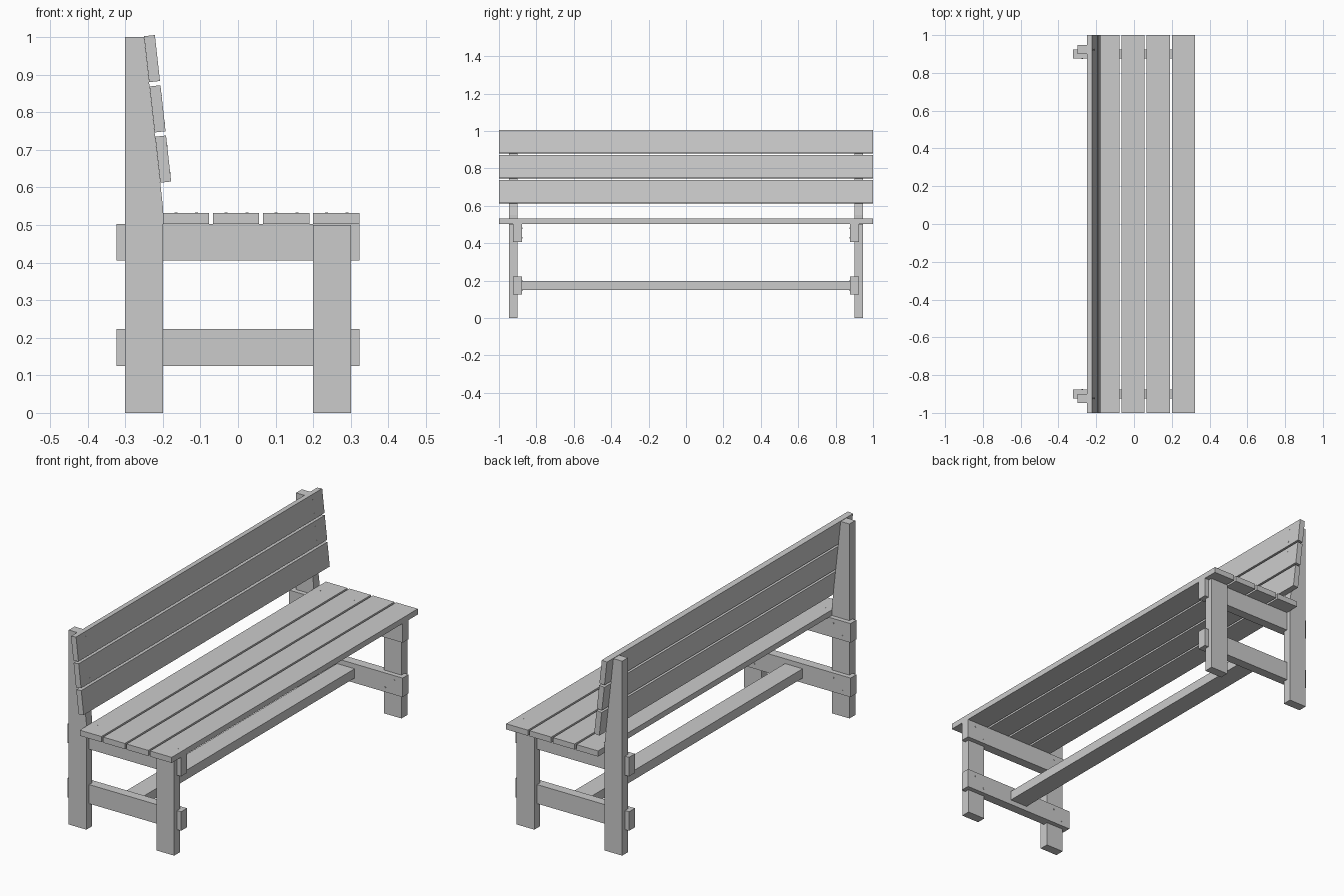
import bpy
import math
from mathutils import Vector

if "Cube" in bpy.data.objects:
    bpy.data.objects.remove(bpy.data.objects["Cube"])


def prism(name, profile, y0, y1):
    """Extrude an x/z outline (counter-clockwise seen from the front) along y."""
    n = len(profile)
    verts = [(x, y0, z) for x, z in profile] + [(x, y1, z) for x, z in profile]
    faces = [tuple(range(n)), tuple(reversed(range(n, 2 * n)))]
    faces += [(i, n + i, n + (i + 1) % n, (i + 1) % n) for i in range(n)]
    mesh = bpy.data.meshes.new(name)
    mesh.from_pydata(verts, [], faces)
    mesh.update()
    obj = bpy.data.objects.new(name, mesh)
    bpy.context.collection.objects.link(obj)
    return obj


def rect(x0, x1, z0, z1):
    return [(x0, z0), (x1, z0), (x1, z1), (x0, z1)]


def screw(name, loc, direction):
    """Tiny screw head lying almost flush with a board."""
    bpy.ops.mesh.primitive_cylinder_add(vertices=8, radius=0.004, depth=0.004, location=loc)
    obj = bpy.context.object
    obj.name = name
    obj.rotation_euler = Vector(direction).to_track_quat('Z', 'Y').to_euler()


def both_ends(name, profile, inner, outer):
    prism(name + "_left", profile, -outer, -inner)
    prism(name + "_right", profile, inner, outer)


# legs: the back one is cut at a slant to carry the backrest
both_ends("back_leg", [(-0.3, 0), (-0.2, 0), (-0.2, 0.55), (-0.25, 1.0), (-0.3, 1.0)], 0.90, 0.947)
both_ends("front_leg", rect(0.2, 0.3, 0, 0.5), 0.90, 0.947)

# cross rails lapped into the inside of the legs, with their screws
for name, z0 in (("seat_rail", 0.405), ("lower_rail", 0.125)):
    both_ends(name, rect(-0.323, 0.323, z0, z0 + 0.098), 0.876, 0.924)
    for side in (-1, 1):
        for x in (-0.25, 0.25):
            for d in (-0.025, 0.025):
                screw("rail_screw", (x + d, side * 0.8755, z0 + 0.049 + d), (0, -side, 0))

# long stretcher between the lower rails
prism("stretcher", rect(-0.05, 0.05, 0.15, 0.198), -0.876, 0.876)

# seat slats
for i in range(4):
    x0 = -0.2 + i * 0.1333
    prism(f"seat_slat_{i + 1}", rect(x0, x0 + 0.123, 0.503, 0.532), -1, 1)
    for side in (-1, 1):
        for d in (0.035, 0.09):
            screw("seat_screw", (x0 + d, side * 0.905, 0.5305), (0, 0, 1))

# backrest slats following the slanted leg face
along = Vector((0.05, 0, -0.45)).normalized()
out = Vector((0.45, 0, 0.05)).normalized()
for i in range(3):
    top = Vector((-0.25, 0, 1.002)) + along * (i * 0.1345)
    a, b = top + along * 0.123, top + along * 0.123 + out * 0.029
    c = top + out * 0.029
    prism(f"back_slat_{i + 1}", [(p.x, p.z) for p in (a, b, c, top)], -1, 1)
    for side in (-1, 1):
        for d in (0.025, 0.098):
            p = top + along * d + out * 0.0275
            screw("back_screw", (p.x, side * 0.922, p.z), out)
